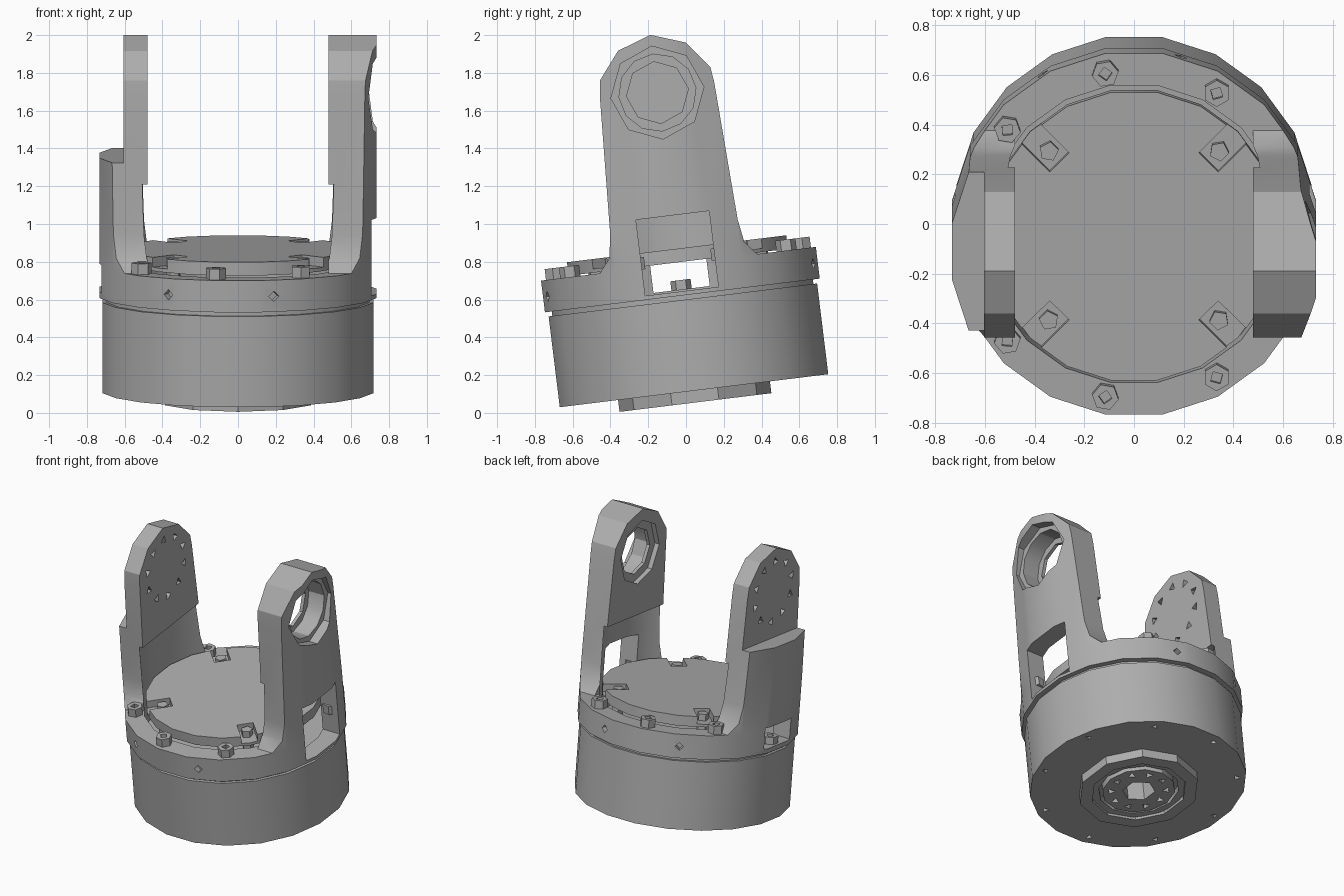
import bpy
import bmesh
from math import radians, cos, sin
from mathutils import Matrix, Vector

old = bpy.data.objects.get("Cube")
if old:
    bpy.data.objects.remove(old, do_unlink=True)

grey = bpy.data.materials.new("machined grey")
grey.use_nodes = True
grey.diffuse_color = (0.42, 0.42, 0.42, 1)
grey.node_tree.nodes["Principled BSDF"].inputs["Base Color"].default_value = (0.42, 0.42, 0.42, 1)

# Whole assembly leans back about x
LEAN = Matrix.Translation((0, 0.0425, 0.1175)) @ Matrix.Rotation(radians(7), 4, "X")
SIDES = 20
parts = []


def make(name, bm):
    bmesh.ops.recalc_face_normals(bm, faces=bm.faces)
    mesh = bpy.data.meshes.new(name)
    bm.to_mesh(mesh)
    bm.free()
    obj = bpy.data.objects.new(name, mesh)
    bpy.context.collection.objects.link(obj)
    return obj


def part(name, bm):
    obj = make(name, bm)
    parts.append(obj)
    return obj


def add_prism(bm, n, r, lo, hi, place=Matrix(), turn=0):
    """Regular prism along the z axis of place, from lo to hi."""
    m = place @ Matrix.Translation((0, 0, (lo + hi) / 2)) @ Matrix.Rotation(radians(turn), 4, "Z")
    bmesh.ops.create_cone(bm, cap_ends=True, segments=n, radius1=r, radius2=r,
                          depth=hi - lo, matrix=m)
    return bm


def prism(n, r, lo, hi, place=Matrix(), turn=0):
    return add_prism(bmesh.new(), n, r, lo, hi, place, turn)


def box(lo, hi, place=Matrix()):
    lo, hi = Vector(lo), Vector(hi)
    bm = bmesh.new()
    m = place @ Matrix.Translation((lo + hi) / 2) @ Matrix.Diagonal((*(hi - lo), 1))
    bmesh.ops.create_cube(bm, size=1, matrix=m)
    return bm


def polar(angle, r, z=0):
    a = radians(angle)
    return Matrix.Translation((r * cos(a), r * sin(a), z)) @ Matrix.Rotation(a, 4, "Z")


def circle_of_holes(n, r, size, lo, hi, place=Matrix(), start=0):
    bm = bmesh.new()
    for i in range(n):
        add_prism(bm, 3, size, lo, hi, place @ polar(start + i * 360 / n, r), i * 50)
    return bm


def boolean(obj, bm, operation="DIFFERENCE"):
    tool = make("cutter", bm)
    tool.hide_render = True
    mod = obj.modifiers.new("cut", "BOOLEAN")
    mod.solver = "EXACT"
    mod.operation = operation
    mod.object = tool
    bpy.context.view_layer.update()
    graph = bpy.context.evaluated_depsgraph_get()
    result = bpy.data.meshes.new_from_object(obj.evaluated_get(graph))
    obj.modifiers.clear()
    obj.data = result
    bpy.data.objects.remove(tool, do_unlink=True)


# Base drum with blind holes underneath
drum = part("base_drum", prism(SIDES, 0.725, 0, 0.484, turn=9))
boolean(drum, circle_of_holes(9, 0.66, 0.025, -0.05, 0.05, start=20))
boolean(drum, prism(6, 0.11, -0.1, 0.2))

# Bottom flange ring, inner step and drilled hub
flange = part("bottom_flange", prism(10, 0.405, -0.063, 0))
boolean(flange, prism(10, 0.32, -0.1, 0.05))
step = part("flange_step", prism(12, 0.32, -0.045, 0))
boolean(step, prism(12, 0.27, -0.1, 0.05))
hub = part("flange_hub", prism(12, 0.245, -0.055, 0))
boolean(hub, prism(6, 0.11, -0.1, 0.05))
boolean(hub, circle_of_holes(10, 0.185, 0.03, -0.1, -0.01))

# Yoke ring with radial screw holes, above a narrow groove
groove = part("ring_groove", prism(SIDES, 0.705, 0.48, 0.515, turn=9))
boolean(groove, prism(SIDES, 0.61, 0.4, 0.6, turn=9))
ring = part("yoke_ring", prism(SIDES, 0.742, 0.508, 0.677, turn=9))
boolean(ring, prism(SIDES, 0.61, 0.4, 0.8, turn=9))
for angle in (75, -75, 120, -120):
    side = Matrix.Rotation(radians(angle), 4, "Z") @ Matrix.Rotation(radians(90), 4, "Y")
    boolean(ring, prism(4, 0.028, 0.69, 0.8, side @ Matrix.Translation((-0.59, 0, 0))))

# Upright arms: tapered round-topped outline clipped by the drum's cylinder
HALF = [(0.42, 0.677), (0.36, 0.75), (0.34, 0.87), (0.305, 1.61), (0.295, 1.69),
        (0.18, 1.835), (0.0, 1.898)]
OUTLINE = HALF + [(-y, z) for y, z in reversed(HALF[:-1])]


def arm(name, s):
    bm = bmesh.new()
    face = bm.faces.new([bm.verts.new((s * 0.48, y, z)) for y, z in OUTLINE])
    grown = bmesh.ops.extrude_face_region(bm, geom=[face])["geom"]
    bmesh.ops.translate(bm, vec=(s * 0.4, 0, 0),
                        verts=[v for v in grown if isinstance(v, bmesh.types.BMVert)])
    obj = part(name, bm)
    boolean(obj, prism(SIDES, 0.742, 0.3, 2.2, turn=9), "INTERSECT")
    boolean(obj, prism(SIDES, 0.61, 0.3, 1.14, turn=9))
    return obj


left_arm = arm("left_arm", 1)
right_arm = arm("right_arm", -1)
PIVOT = Matrix.Translation((0, 0, 1.59)) @ Matrix.Rotation(radians(90), 4, "Y")

# Left arm: stepped bearing bore
for n, r, lo, hi in ((8, 0.165, 0.3, 0.9), (12, 0.205, 0.54, 0.9),
                     (8, 0.248, 0.665, 0.9), (8, 0.225, 0.3, 0.515)):
    boolean(left_arm, prism(n, r, lo, hi, PIVOT))

# Right arm: thin drilled plate above a thick foot
boolean(right_arm, box((-1, -0.6, 1.255), (-0.605, 0.6, 2.2)))
boolean(right_arm, circle_of_holes(10, 0.215, 0.032, -0.8, -0.3, PIVOT))

# Windows through arms and ring
for obj in (left_arm, ring):
    boolean(obj, box((0.4, -0.195, 0.53), (0.9, 0.195, 0.935)))
for obj in (right_arm, ring):
    boolean(obj, box((-0.9, -0.15, 0.54), (-0.4, 0.15, 0.69)))

# Turntable disc with four notches and their posts
disc = part("turntable_disc", prism(SIDES, 0.592, 0.685, 0.757, turn=9))
for i in range(4):
    spot = polar(45 + 90 * i, 0.485)
    boolean(disc, box((-0.06, -0.055, 0.705), (0.2, 0.055, 0.9), spot))
    part("disc_post", prism(5, 0.04, 0.484, 0.75, spot))

# Socket-head bolts around the ring
for i in range(9):
    angle = 20 + 40 * i
    base = 0.525 if angle == 180 else 0.67
    bolt = part("ring_bolt", prism(6, 0.054, base, base + 0.065, polar(angle, 0.666)))
    boolean(bolt, prism(4, 0.028, base + 0.03, base + 0.2, polar(angle, 0.666)))

# Lean, colour and shade every part
bpy.ops.object.select_all(action="DESELECT")
for obj in parts:
    obj.data.transform(LEAN)
    obj.data.materials.clear()
    obj.data.materials.append(grey)
    obj.select_set(True)
bpy.context.view_layer.objects.active = parts[0]
bpy.ops.object.shade_smooth_by_angle(angle=radians(30))
